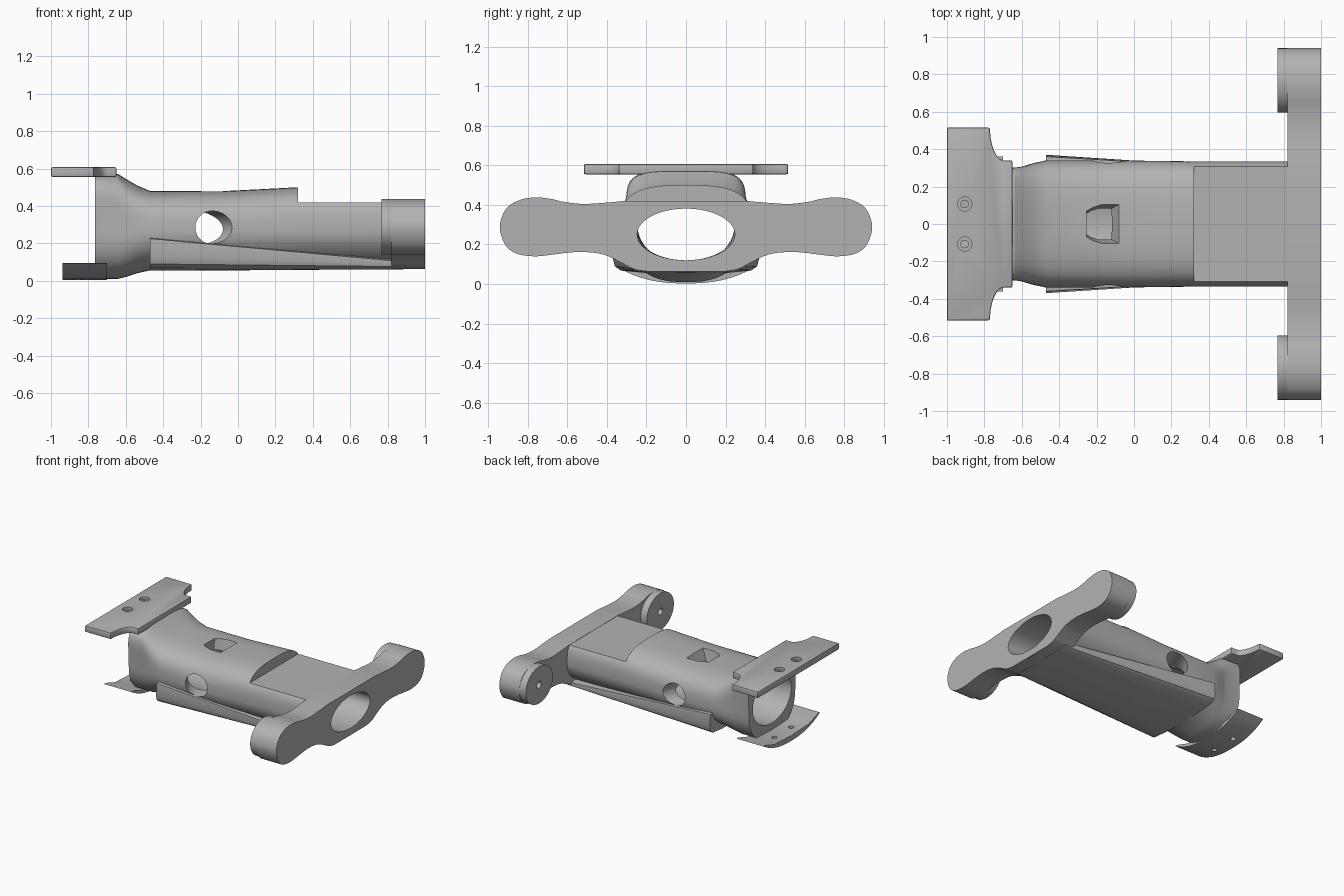
import bpy, bmesh, math
from mathutils import Vector

if "Cube" in bpy.data.objects:
    bpy.data.objects.remove(bpy.data.objects["Cube"], do_unlink=True)

grey = bpy.data.materials.new("plain grey")
grey.use_nodes = True
grey.diffuse_color = (0.45, 0.45, 0.45, 1)
grey.node_tree.nodes["Principled BSDF"].inputs["Base Color"].default_value = (0.45, 0.45, 0.45, 1)
cutters = []


def loft(name, rings):
    """Closed solid through rings of equal point count."""
    bm = bmesh.new()
    loops = [[bm.verts.new(p) for p in ring] for ring in rings]
    n = len(loops[0])
    for a, b in zip(loops, loops[1:]):
        for i in range(n):
            j = (i + 1) % n
            bm.faces.new((a[i], a[j], b[j], b[i]))
    bm.faces.new(loops[0])
    bm.faces.new(loops[-1])
    bmesh.ops.recalc_face_normals(bm, faces=bm.faces)
    mesh = bpy.data.meshes.new(name)
    bm.to_mesh(mesh)
    bm.free()
    mesh.materials.append(grey)
    ob = bpy.data.objects.new(name, mesh)
    bpy.context.collection.objects.link(ob)
    return ob


def cutter(name, rings):
    ob = loft(name, rings)
    ob.hide_render = True
    cutters.append(ob)
    return ob


def boolean(ob, other, op="DIFFERENCE"):
    mod = ob.modifiers.new("cut", "BOOLEAN")
    mod.operation, mod.solver, mod.object = op, "EXACT", other
    bpy.context.view_layer.objects.active = ob
    bpy.ops.object.modifier_apply(modifier=mod.name)


def prism(name, pts, x0, x1, make=loft):
    return make(name, [[(x, y, z) for y, z in pts] for x in (x0, x1)])


def slab(name, pts, z0, z1, make=loft):
    return make(name, [[(x, y, z) for x, y in pts] for z in (z0, z1)])


def mirror(half):
    """Close a half outline across the y = 0 plane."""
    return half + [(-y, z) for y, z in reversed(half)]


def drill(name, a, b, ra, rb):
    """Round cutter from a to b."""
    a, b = Vector(a), Vector(b)
    q = (b - a).to_track_quat("Z", "Y")
    turn = [Vector((math.cos(t), math.sin(t), 0)) for t in [math.tau * i / 32 for i in range(32)]]
    return cutter(name, [[p + q @ (v * r) for v in turn] for p, r in ((a, ra), (b, rb))])


def section(x, hw, top, bottom, n_up=2.0, n_down=2.0, flare=0.0, steps=72):
    """Rounded section, squarer for larger exponents."""
    zc, ring = (top + bottom) / 2, []
    h = (top - bottom) / 2
    for i in range(steps):
        t = math.tau * (i + 0.5) / steps
        c, s = math.cos(t), math.sin(t)
        e = 2 / (n_up if s > 0 else n_down)
        z = math.copysign(abs(s) ** e, s)
        y = hw * math.copysign(abs(c) ** e, c) * (1 + flare * max(z, 0) ** 2)
        ring.append((x, y, zc + h * z))
    return ring


def smooth_curve(pts, sub=5):
    """Catmull-Rom smoothing of an open outline."""
    out, p = [], [Vector(q) for q in [pts[0]] + pts + [pts[-1]]]
    for a, b, c, d in zip(p, p[1:], p[2:], p[3:]):
        for k in range(sub):
            t = k / sub
            v = 0.5 * (2 * b + (c - a) * t + (2 * a - 5 * b + 4 * c - d) * t * t
                       + (3 * b - a - 3 * c + d) * t ** 3)
            out.append(tuple(v))
    return out + [tuple(pts[-1])]


# Tubular body with its flared neck
body = loft("body", [
    section(-0.765, 0.295, 0.575, 0.01, 4, 2.6, 0.15),
    section(-0.64, 0.295, 0.57, 0.01, 4, 2.6, 0.15),
    section(-0.60, 0.305, 0.545, 0.02, 3.7, 2.5, 0.1),
    section(-0.54, 0.325, 0.51, 0.04, 3.3, 2.3, 0.03),
    section(-0.47, 0.34, 0.48, 0.055, 3.1, 2.1),
    section(-0.07, 0.34, 0.48, 0.055, 3.1, 2.1),
    section(0.32, 0.335, 0.50, 0.058, 3.1, 2.1),
    section(0.99, 0.335, 0.50, 0.062, 3.1, 2.1)])

# Tapering lower ribs along both flanks
wide = [(0.2, 0.055), (0.33, 0.068), (0.36, 0.09), (0.37, 0.13), (0.36, 0.225), (0.2, 0.25)]
slim = [(0.2, 0.062), (0.25, 0.068), (0.27, 0.075), (0.28, 0.085), (0.28, 0.1), (0.2, 0.11)]
rib = loft("lower_rib", [[(x, y, z) for y, z in mirror(o)] for x, o in ((-0.47, wide), (0.9, slim))])
boolean(body, rib, "UNION")
cutters.append(rib)

# Flat step milled into the top
boolean(body, slab("step_cut", [(0.32, -0.5), (1.2, -0.5), (1.2, 0.5), (0.32, 0.5)], 0.418, 0.8, cutter))

# End flange with rounded arms
arm = smooth_curve([(0.31, 0.42), (0.4, 0.412), (0.52, 0.405), (0.62, 0.416), (0.68, 0.43), (0.76, 0.438),
                    (0.84, 0.425), (0.91, 0.38), (0.942, 0.29), (0.915, 0.2), (0.86, 0.155), (0.77, 0.14),
                    (0.68, 0.148), (0.6, 0.158), (0.52, 0.162), (0.42, 0.15), (0.33, 0.11), (0.27, 0.078),
                    (0.2, 0.064)])
flange = prism("end_flange", mirror(arm), 0.822, 1.0)

# Round bosses behind the flange arms, with blind holes
for side, label in ((1, "left"), (-1, "right")):
    outline = [(side * (0.768 + 0.172 * math.cos(t)), 0.289 + 0.148 * math.sin(t))
               for t in [math.tau * i / 48 for i in range(48)]]
    boss = prism(label + "_boss", outline, 0.766, 0.9)
    boolean(boss, drill("boss_hole", (0.7, side * 0.77, 0.29), (0.86, side * 0.77, 0.29), 0.027, 0.027))

# Oval bore through the whole length
bore = cutter("bore", [section(-0.9, 0.245, 0.5, 0.1), section(-0.6, 0.245, 0.48, 0.1),
                       section(-0.4, 0.245, 0.4, 0.12), section(1.1, 0.247, 0.38, 0.12)])
boolean(body, bore)
boolean(flange, bore)

# Slanted round ports on both sides
for side in (1, -1):
    boolean(body, drill("side_port", (-0.09, side * 0.42, 0.285), (-0.22, side * 0.16, 0.285), 0.088, 0.088))

# Window in the top
window = [(-0.075, -0.107), (-0.075, 0.107), (-0.17, 0.107), (-0.22, 0.09), (-0.255, 0.07),
          (-0.255, -0.07), (-0.22, -0.09), (-0.17, -0.107)]
inner = [(x + (x + 0.255) * -0.28, y * 0.75) for x, y in window]
boolean(body, cutter("window_cut", [[(x, y, 0.3) for x, y in inner], [(x, y, 0.38) for x, y in inner],
                                    [(x, y, 0.49) for x, y in window], [(x, y, 0.6) for x, y in window]]))

# Upper mounting plate with concave shoulders
shoulder = [(-0.77 + 0.075 * (1 - math.cos(t)), 0.515 - 0.175 * math.sin(t))
            for t in [math.pi / 2 * i / 10 for i in range(11)]]
half = [(-1.0, 0.517)] + shoulder + [(-0.65, 0.34)]
plate = slab("upper_plate", half + [(x, -y) for x, y in reversed(half)], 0.555, 0.607)
bevel = plate.modifiers.new("edge", "BEVEL")
bevel.width, bevel.segments = 0.008, 2
bpy.context.view_layer.objects.active = plate
bpy.ops.object.modifier_apply(modifier=bevel.name)

# Lower curved tab
under = [(0.36 * i / 8, 0.003 + 0.09 * (i / 8) ** 2.5) for i in range(9)]
upper = [(0.34, 0.095), (0.22, 0.055), (0.0, 0.045)]
lower = under + upper
tab = prism("lower_tab", lower + [(-y, z) for y, z in reversed(lower[1:-1])], -0.938, -0.70)

# Countersunk screw holes
for side in (1, -1):
    y = side * 0.107
    boolean(plate, drill("plate_hole", (-0.905, y, 0.5), (-0.905, y, 0.7), 0.02, 0.02))
    boolean(plate, drill("plate_sink", (-0.905, y, 0.585), (-0.905, y, 0.7), 0.038, 0.038))
    boolean(tab, drill("tab_hole", (-0.86, y, -0.1), (-0.86, y, 0.2), 0.02, 0.02))

for ob in set(cutters):
    bpy.data.objects.remove(ob, do_unlink=True)

# Smooth curved surfaces, keep edges crisp
for ob in (o for o in bpy.context.scene.objects if o.type == "MESH"):
    bpy.ops.object.select_all(action="DESELECT")
    ob.select_set(True)
    bpy.context.view_layer.objects.active = ob
    bpy.ops.object.shade_smooth_by_angle(angle=math.radians(28))
